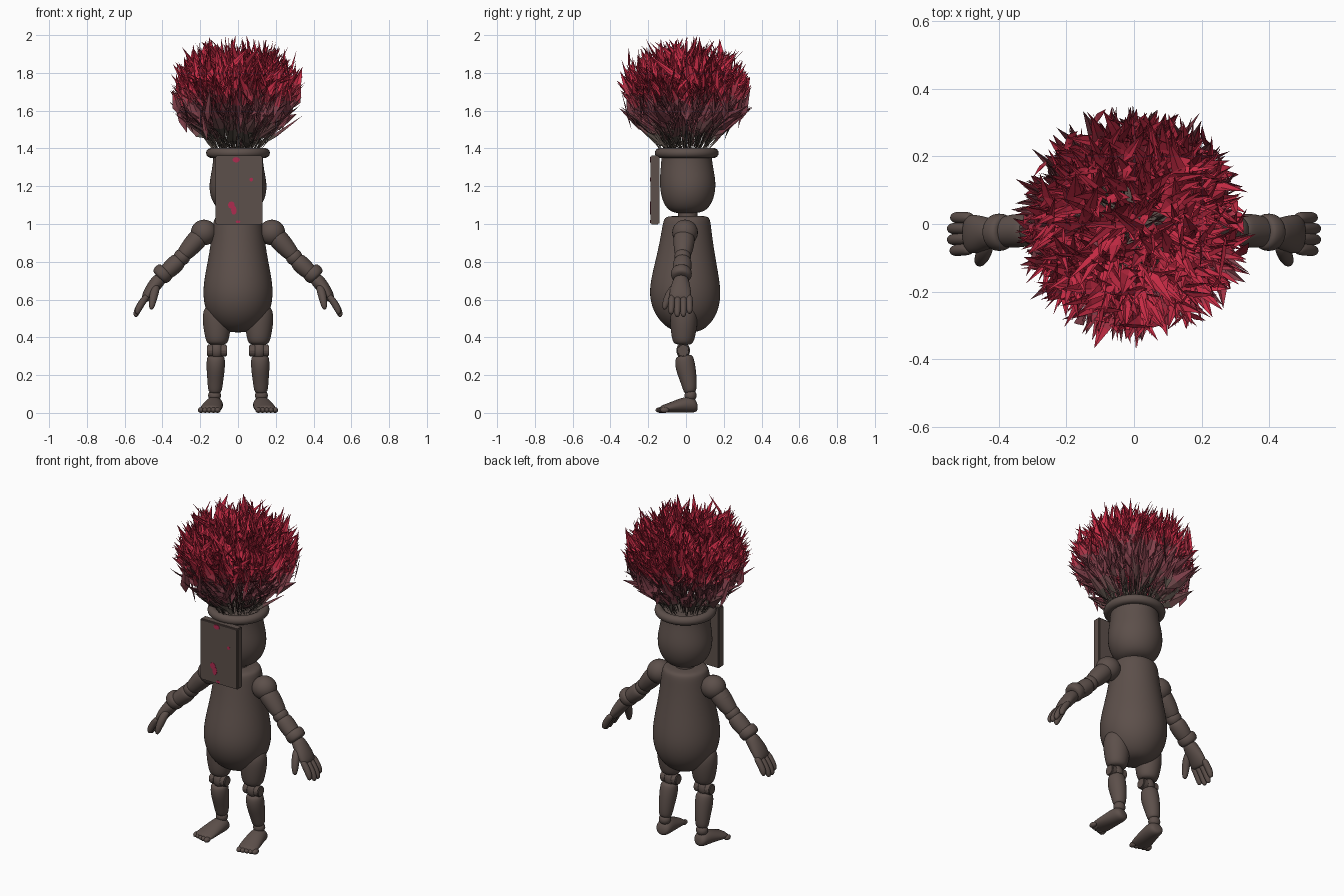
import bpy, bmesh, math, random
from mathutils import Vector, Matrix

random.seed(4)
cube = bpy.data.objects.get("Cube")
if cube:
    bpy.data.objects.remove(cube)


def material(name, rgb):
    m = bpy.data.materials.new(name)
    m.use_nodes = True
    m.diffuse_color = (*rgb, 1)
    bsdf = m.node_tree.nodes["Principled BSDF"]
    bsdf.inputs["Base Color"].default_value = (*rgb, 1)
    bsdf.inputs["Roughness"].default_value = 0.8
    return m


clay = material("brown clay", (0.108, 0.079, 0.069))
stem = material("dark stem", (0.08, 0.063, 0.052))
dusk = material("dusky brown", (0.15, 0.062, 0.066))
mauve = material("dusty mauve", (0.22, 0.052, 0.07))
deep_red = material("deep red", (0.4, 0.034, 0.062))
crimson = material("crimson", (0.58, 0.025, 0.06))
magenta = material("magenta spot", (0.42, 0.025, 0.08))


def finish(name, bm, mats, mirror=False, subdiv=0, smooth=True):
    me = bpy.data.meshes.new(name)
    bm.normal_update()
    bm.to_mesh(me)
    bm.free()
    for m in mats:
        me.materials.append(m)
    if smooth:
        me.shade_smooth()
    ob = bpy.data.objects.new(name, me)
    bpy.context.collection.objects.link(ob)
    if mirror:
        ob.modifiers.new("Mirror", "MIRROR").use_mirror_merge = False
    if subdiv:
        mod = ob.modifiers.new("Subdivision", "SUBSURF")
        mod.levels = mod.render_levels = subdiv


def add_loft(bm, rings, ref=(0, 1, 0), sides=14):
    """Skin elliptical rings (x, y, z, radius a, radius b) along one axis."""
    axis = (Vector(rings[-1][:3]) - Vector(rings[0][:3])).normalized()
    b = Vector(ref)
    b = (b - axis * b.dot(axis)).normalized()
    a = b.cross(axis)
    loops = []
    for x, y, z, ra, rb in rings:
        angles = [math.tau * i / sides for i in range(sides)]
        loops.append([bm.verts.new(Vector((x, y, z)) + a * ra * math.cos(t) + b * rb * math.sin(t))
                      for t in angles])
    for lo, hi in zip(loops, loops[1:]):
        for i in range(sides):
            j = (i + 1) % sides
            bm.faces.new((lo[i], lo[j], hi[j], hi[i]))
    bm.faces.new(loops[0][::-1])
    bm.faces.new(loops[-1])
    bmesh.ops.recalc_face_normals(bm, faces=bm.faces)


def loft(name, rings, mirror=False):
    bm = bmesh.new()
    add_loft(bm, rings)
    finish(name, bm, [clay], mirror, 2)


def balls(name, items):
    bm = bmesh.new()
    for loc, size in items:
        mat = Matrix.Translation(loc) @ Matrix.Diagonal((*size, 1))
        bmesh.ops.create_uvsphere(bm, u_segments=24, v_segments=14, radius=1, matrix=mat)
    finish(name, bm, [clay], True)


# Pear-shaped torso and neck
loft("torso", [(0, .01, .425, .05, .05), (0, .005, .45, .11, .11), (0, 0, .52, .172, .172),
               (0, -.005, .62, .194, .198), (0, -.005, .72, .183, .185), (0, 0, .85, .155, .155),
               (0, .003, .97, .14, .135), (0, .005, 1.03, .132, .127), (0, .005, 1.045, .11, .105)])
loft("neck", [(0, .01, 1.0, .06, .06), (0, .01, 1.05, .05, .05), (0, .01, 1.1, .06, .06)])

# Pot-shaped head with rolled rim
loft("head", [(0, .01, 1.055, .06, .06), (0, .01, 1.075, .11, .11), (0, .01, 1.13, .148, .142),
              (0, .01, 1.2, .16, .154), (0, .006, 1.27, .146, .148), (0, .003, 1.34, .134, .137),
              (0, .003, 1.385, .136, .138), (0, .003, 1.387, .12, .12)])
bpy.ops.mesh.primitive_torus_add(location=(0, .004, 1.376), major_radius=.143, minor_radius=.026,
                                 major_segments=48, minor_segments=14)
rim = bpy.context.object
rim.name = "pot_rim"
rim.data.materials.append(clay)
rim.data.shade_smooth()

# Face board with painted spots
bm = bmesh.new()
bmesh.ops.create_cube(bm, size=1, matrix=Matrix.Translation((.005, -.165, 1.18))
                      @ Matrix.Diagonal((.25, .048, .365, 1)))
bmesh.ops.bevel(bm, geom=bm.edges[:], offset=.006, segments=2, affect="EDGES")
finish("face_board", bm, [clay], smooth=False)
bm = bmesh.new()
for x, z, w, h in [(-.01, 1.34, .02, .014), (-.035, 1.1, .018, .02), (-.022, 1.073, .015, .025),
                   (0, 1.012, .013, .008), (.07, 1.235, .01, .01)]:
    bmesh.ops.create_cone(bm, cap_ends=True, segments=9, radius1=1, radius2=1, depth=1,
                          matrix=Matrix.Translation((x, -.189, z)) @ Matrix.Diagonal((w, .003, h, 1))
                          @ Matrix.Rotation(math.pi / 2, 4, "X"))
finish("board_spots", bm, [magenta], smooth=False)

# Jointed arms
balls("shoulder_joints", [((.18, -.005, .955), (.07, .068, .068)), ((.235, -.01, .9), (.05, .052, .05))])
loft("upper_arms", [(.19, -.01, .945, .045, .05), (.21, -.01, .925, .056, .06),
                    (.25, -.012, .88, .052, .055), (.29, -.017, .835, .042, .045),
                    (.3, -.018, .825, .03, .03)], True)
balls("elbow_joints", [((.297, -.018, .825), (.044, .044, .044))])
loft("forearms", [(.305, -.018, .815, .035, .035), (.315, -.018, .805, .048, .05),
                  (.35, -.02, .77, .049, .052), (.39, -.024, .735, .042, .046),
                  (.405, -.025, .72, .03, .03)], True)
loft("cuffs", [(.378, -.024, .757, .035, .035), (.381, -.024, .754, .056, .058),
               (.417, -.025, .718, .056, .058), (.42, -.025, .715, .03, .03)], True)

# Hands with fingers and thumb
bm = bmesh.new()
add_loft(bm, [(.405, -.025, .72, .036, .038), (.43, -.027, .69, .038, .046),
              (.465, -.03, .645, .034, .06), (.49, -.03, .605, .026, .058), (.495, -.03, .595, .014, .044)])
for i, reach in enumerate((.88, 1, 1, .85)):
    y = -.075 + .031 * i
    add_loft(bm, [(.478, y, .625, .019, .019), (.478 + .034 * reach, y, .625 - .045 * reach, .021, .02),
                  (.478 + .057 * reach, y * 1.05, .625 - .085 * reach, .02, .019),
                  (.478 + .068 * reach, y * 1.05, .625 - .118 * reach, .013, .013)], sides=8)
add_loft(bm, [(.43, -.05, .68, .022, .022), (.443, -.083, .635, .026, .026),
              (.453, -.105, .59, .022, .022), (.46, -.118, .545, .013, .013)], sides=8)
finish("hands", bm, [clay], True, 2)

# Jointed legs
loft("thighs", [(.11, -.01, .58, .05, .05), (.115, -.012, .54, .075, .075), (.112, -.012, .47, .077, .074),
                (.11, -.014, .41, .068, .066), (.11, -.015, .37, .058, .055), (.11, -.015, .36, .035, .035)], True)
balls("knee_joints", [((.112, -.015, .33), (.036, .036, .045))])
bm = bmesh.new()
for x in (.077, .147):
    bmesh.ops.create_cone(bm, cap_ends=True, segments=24, radius1=.032, radius2=.032, depth=.036,
                          matrix=Matrix.Translation((x, -.015, .33)) @ Matrix.Rotation(math.pi / 2, 4, "Y"))
bmesh.ops.bevel(bm, geom=bm.edges[:], offset=.005, segments=2, affect="EDGES")
finish("knee_hubs", bm, [clay], True, smooth=False)
loft("shins", [(.116, -.01, .305, .035, .035), (.117, -.01, .295, .05, .05), (.118, -.003, .24, .051, .056),
               (.12, .014, .17, .043, .045), (.122, .022, .115, .038, .036), (.122, .022, .105, .025, .025)], True)
balls("ankle_joints", [((.124, .024, .092), (.034, .032, .032))])

# Feet with toes
bm = bmesh.new()
add_loft(bm, [(.122, .062, .033, .018, .025), (.123, .045, .042, .042, .044), (.127, .005, .045, .045, .05),
              (.137, -.06, .033, .033, .057), (.145, -.11, .023, .023, .06), (.148, -.14, .018, .017, .054)],
         ref=(1, 0, 0))
finish("feet", bm, [clay], True, 2)
balls("toes", [((.108 + .022 * i, -.137 + .006 * i, .015), (.016, .024, .015)) for i in range(5)])

# Plume of folded pointed leaves growing from the pot
plume = bmesh.new()
ROOT = Vector((0, -.005, 1.38))


def random_dir(low, high):
    c = random.uniform(math.cos(math.radians(high)), math.cos(math.radians(low)))
    theta, phi = math.acos(c), random.uniform(0, math.tau)
    return theta, Vector((math.sin(theta) * math.cos(phi), math.sin(theta) * math.sin(phi), c))


def envelope(theta):
    return .605 - .23 * max(0, math.degrees(theta) - 28) / 35


def jitter(s):
    return Vector([random.uniform(-s, s) for _ in range(3)])


def blade(base, tip, width, tint, out):
    """Leaf whose upper side is turned roughly outward and up."""
    tip.z = min(tip.z, 2.0)
    d = tip - base
    side = d.cross(out + Vector((0, 0, .5)) + jitter(.7)).normalized()
    fold = d.cross(side).normalized() * width * .15
    verts = [plume.verts.new(base)]
    for t, w in ((.3, 1), (.6, .62)):
        p = base + d * t
        verts += [plume.verts.new(p + side * width * w / 2), plume.verts.new(p + fold),
                  plume.verts.new(p - side * width * w / 2)]
    verts.append(plume.verts.new(tip))
    for ids in ((0, 1, 2), (0, 2, 3), (1, 4, 5, 2), (2, 5, 6, 3), (4, 7, 5), (5, 7, 6)):
        f = plume.faces.new([verts[i] for i in ids])
        z = f.calc_center_median().z + tint
        f.material_index = sum(z > step for step in (1.47, 1.53, 1.66, 1.71))


for _ in range(240):  # thin stems
    theta, d = random_dir(0, 56)
    base = ROOT + Vector((d.x, d.y, 0)) * .12 + jitter(.02)
    blade(base, ROOT + d * envelope(theta) * random.uniform(.55, .9), random.uniform(.006, .013), 0, d)
for _ in range(1000):  # dense crown leaves
    theta, d = random_dir(0, 48)
    tip = ROOT + d * envelope(theta) * random.triangular(.72, 1.07, .98)
    aim = (d + jitter(.48)).normalized()
    blade(tip - aim * random.uniform(.12, .24), tip, random.uniform(.022, .055), random.gauss(.01, .02), d)
for _ in range(150):  # broad outer leaves
    theta, d = random_dir(34, 61)
    tip = ROOT + d * envelope(theta) * random.triangular(.7, 1.14, .95)
    aim = (d + jitter(.15)).normalized()
    blade(tip - aim * random.uniform(.17, .27), tip, random.uniform(.03, .075), random.gauss(0, .02), d)
finish("plume", plume, [stem, dusk, mauve, deep_red, crimson], smooth=False)
